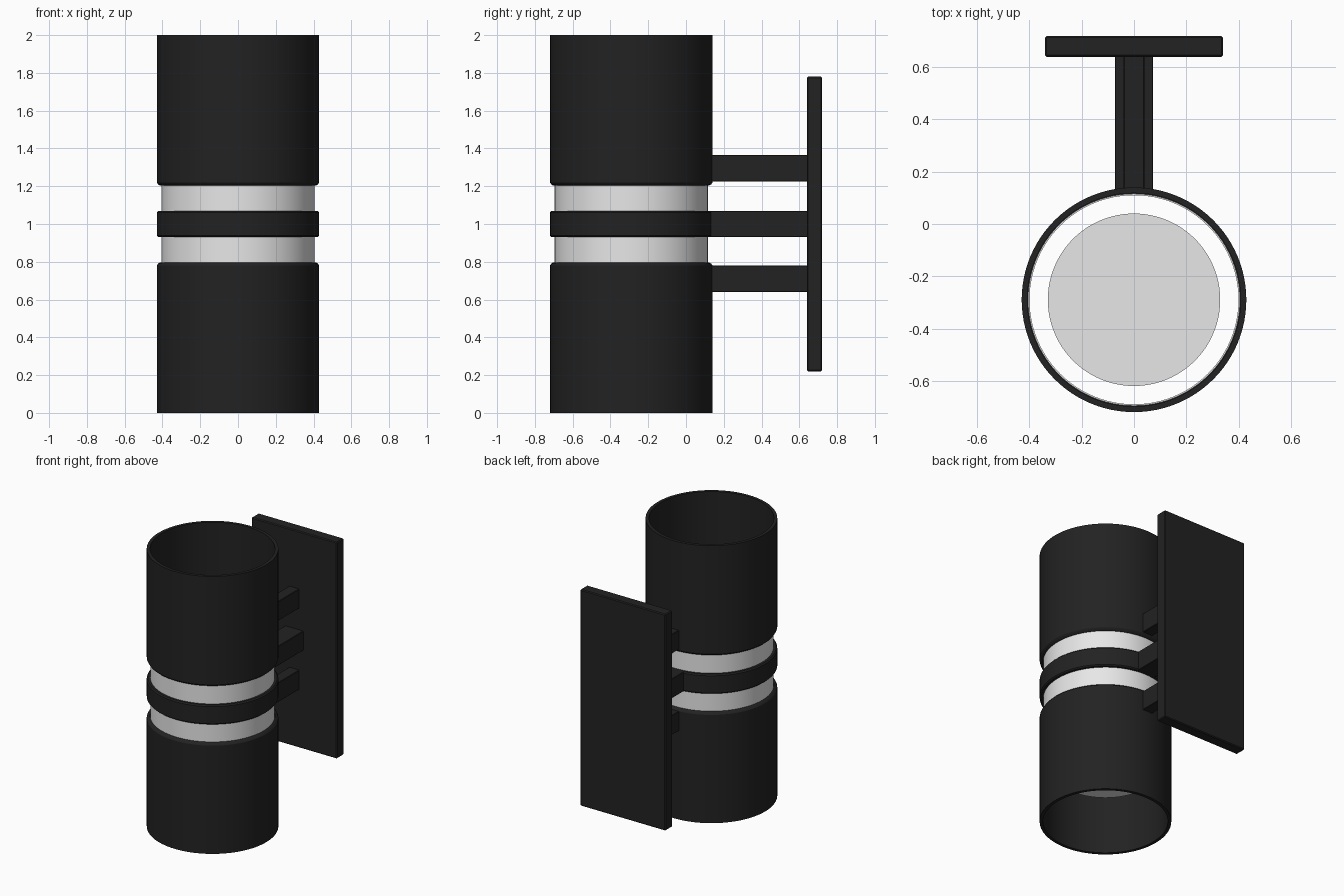
import bpy, bmesh, math
from mathutils import Matrix

old = bpy.data.objects.get("Cube")
if old:
    bpy.data.objects.remove(old, do_unlink=True)

AXIS_Y = -0.29   # centre line of the lamp body
SEGMENTS = 96


def material(name, rgb, roughness):
    mat = bpy.data.materials.new(name)
    mat.use_nodes = True
    mat.diffuse_color = (*rgb, 1)
    bsdf = next(n for n in mat.node_tree.nodes if n.type == "BSDF_PRINCIPLED")
    bsdf.inputs["Base Color"].default_value = (*rgb, 1)
    bsdf.inputs["Roughness"].default_value = roughness
    return mat


black = material("matte black metal", (0.016, 0.016, 0.016), 0.6)
white = material("frosted white", (0.8, 0.8, 0.8), 0.5)


def finish(bm, name, mat):
    bmesh.ops.recalc_face_normals(bm, faces=bm.faces)
    mesh = bpy.data.meshes.new(name)
    bm.to_mesh(mesh)
    bm.free()
    mesh.materials.append(mat)
    obj = bpy.data.objects.new(name, mesh)
    bpy.context.collection.objects.link(obj)
    return obj


def smooth(obj):
    bpy.ops.object.select_all(action="DESELECT")
    obj.select_set(True)
    bpy.context.view_layer.objects.active = obj
    bpy.ops.object.shade_smooth_by_angle(angle=math.radians(30))


def lathe(name, profile, mat):
    """Revolve a closed (radius, z) outline around the lamp axis."""
    bm = bmesh.new()
    rings = []
    for i in range(SEGMENTS):
        a = 2 * math.pi * i / SEGMENTS
        rings.append([bm.verts.new((r * math.cos(a), AXIS_Y + r * math.sin(a), z))
                      for r, z in profile])
    n = len(profile)
    for i, ring in enumerate(rings):
        after = rings[(i + 1) % SEGMENTS]
        for j in range(n):
            k = (j + 1) % n
            bm.faces.new((ring[j], after[j], after[k], ring[k]))
    obj = finish(bm, name, mat)
    smooth(obj)
    return obj


def box(name, low, high, bevel, mat):
    bm = bmesh.new()
    size = [h - l for l, h in zip(low, high)]
    mid = [(h + l) / 2 for l, h in zip(low, high)]
    bmesh.ops.create_cube(bm, size=1, matrix=Matrix.Translation(mid) @ Matrix.Diagonal((*size, 1)))
    bmesh.ops.bevel(bm, geom=list(bm.edges), offset=bevel, segments=1, affect="EDGES")
    return finish(bm, name, mat)


# Upper and lower shades: open tubes, chamfered at the end facing the middle
shade = [(0.43, 2.0), (0.43, 1.22), (0.424, 1.21), (0.412, 1.203), (0.408, 1.203), (0.408, 2.0)]
lathe("upper_shade", shade, black)
lathe("lower_shade", [(r, 2 - z) for r, z in shade], black)

# Middle collar with softened rims
lathe("middle_collar", [(0.406, 0.93), (0.422, 0.93), (0.43, 0.938), (0.43, 1.062),
                        (0.422, 1.07), (0.406, 1.07)], black)

# Frosted diffuser sleeve showing between the shades and collar
lathe("diffuser_sleeve", [(0.406, 0.78), (0.406, 1.22), (0.4, 1.22), (0.4, 0.78)], white)

# Lamp core inside, its end discs recessed in the shades
core = bmesh.new()
bmesh.ops.create_cone(core, cap_ends=True, segments=SEGMENTS, radius1=0.33, radius2=0.33,
                      depth=1.26, matrix=Matrix.Translation((0, AXIS_Y, 1)))
smooth(finish(core, "lamp_core", white))

# Wall plate and the three arms that carry the body
box("wall_plate", (-0.34, 0.64, 0.22), (0.34, 0.72, 1.78), 0.006, black)
for name, half_width, z in (("upper_arm", 0.04, 1.295), ("middle_arm", 0.073, 1.0),
                            ("lower_arm", 0.04, 0.71)):
    box(name, (-half_width, 0.12, z - 0.07), (half_width, 0.645, z + 0.07), 0.003, black)
